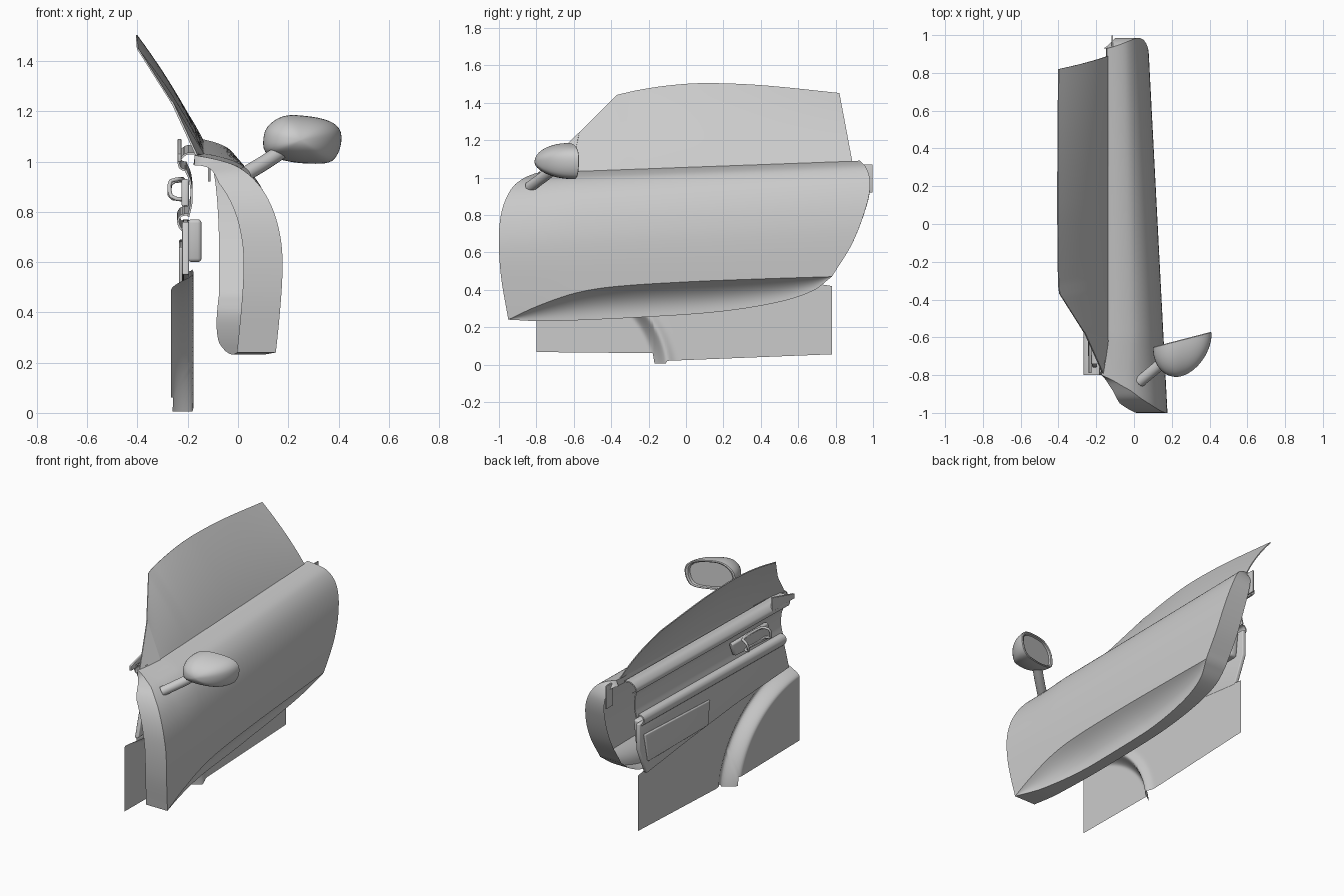
import bpy, math
from mathutils import Vector as V

if "Cube" in bpy.data.objects:
    bpy.data.objects.remove(bpy.data.objects["Cube"])


def curve(pts, closed=False):
    """Smooth curve through the points, sampled by s in 0..1 (chord length)."""
    P = [V(p) for p in pts]
    if closed:
        P = P + [P[0]]
    n = len(P)
    T = [0.0]
    for a, b in zip(P, P[1:]):
        T.append(T[-1] + (b - a).length)

    def tan(i):
        if closed and i in (0, n - 1):
            return (P[1] - P[-2]) / (T[1] + T[-1] - T[-2])
        a, b = max(i - 1, 0), min(i + 1, n - 1)
        return (P[b] - P[a]) / (T[b] - T[a])

    def f(s):
        t = min(max(s, 0), 1) * T[-1]
        i = 0
        while i < n - 2 and t > T[i + 1]:
            i += 1
        h = T[i + 1] - T[i]
        w = (t - T[i]) / h
        return (P[i] * (2*w**3 - 3*w*w + 1) + tan(i) * h * (w**3 - 2*w*w + w)
                + P[i+1] * (3*w*w - 2*w**3) + tan(i+1) * h * (w**3 - w*w))
    return f


def finish(ob, angle=35):
    """Apply modifiers or curve bevel, then shade smooth with sharp edges."""
    bpy.ops.object.select_all(action='DESELECT')
    ob.select_set(True)
    bpy.context.view_layer.objects.active = ob
    bpy.ops.object.convert(target='MESH')
    bpy.ops.object.shade_smooth_by_angle(angle=math.radians(angle))
    return bpy.context.object


def mesh(name, verts, faces, bevel=0, thick=0, angle=35):
    me = bpy.data.meshes.new(name)
    me.from_pydata([tuple(v) for v in verts], [], faces)
    me.validate()
    ob = bpy.data.objects.new(name, me)
    bpy.context.collection.objects.link(ob)
    if thick:
        m = ob.modifiers.new("thickness", 'SOLIDIFY')
        m.thickness, m.offset = thick, 0
    if bevel:
        m = ob.modifiers.new("bevel", 'BEVEL')
        m.width, m.segments = bevel, 3
    return finish(ob, angle)


def loft(name, rows, close=False, caps=False, **kw):
    n = len(rows[0])
    verts = [p for r in rows for p in r]
    faces = [(i*n + j, i*n + (j+1) % n, (i+1)*n + (j+1) % n, (i+1)*n + j)
             for i in range(len(rows) - 1) for j in range(n if close else n - 1)]
    if caps:
        faces += [tuple(range(n))[::-1], tuple(range(len(verts) - n, len(verts)))]
    return mesh(name, verts, faces, **kw)


def prism(name, outline, x0, x1, bevel=0.006):
    return loft(name, [[(x, y, z) for y, z in outline] for x in (x0, x1)], True, True, bevel=bevel)


def tube(name, pts, r, cyclic=False):
    cu = bpy.data.curves.new(name, 'CURVE')
    cu.dimensions, cu.bevel_depth, cu.bevel_resolution, cu.use_fill_caps = '3D', r, 5, True
    sp = cu.splines.new('POLY')
    f = curve(pts, cyclic)
    n = 32
    sp.points.add(n - 1)
    for i in range(n):
        sp.points[i].co = (*f(i / (n if cyclic else n - 1)), 1)
    sp.use_cyclic_u = cyclic
    ob = bpy.data.objects.new(name, cu)
    bpy.context.collection.objects.link(ob)
    return finish(ob)


# Door skin: boundary curves in (y, z) and one cross-section for the bulge
top = curve([(-.8, 1.025), (-.57, 1.037), (.2, 1.065), (.93, 1.09)])
front = curve([(-.8, 1.025), (-.87, .995), (-.93, .945), (-.98, .84), (-1, .7), (-.99, .48), (-.95, .24)])
rear = curve([(.93, 1.09), (.965, 1.05), (.985, .97), (.965, .85), (.89, .65), (.78, .47)])
crease = curve([(-.95, .24), (-.8, .31), (-.6, .38), (-.4, .415), (0, .442), (.4, .458), (.78, .47)])
bottom = curve([(-.95, .24), (-.75, .232), (-.2, .255), (.2, .285), (.5, .335), (.68, .395), (.78, .47)])
bulge = curve([(0, 0), (.02, .31), (.05, .54), (.12, .757), (.22, .906), (.34, .986),
               (.46, 1), (.62, .974), (.79, .93), (.95, .88)])
table = [bulge(i / 300) for i in range(301)]


def skin_x(y, z):
    t = 1.056 + .037 * y - z
    p = 0
    for a, b in zip(table, table[1:]):
        if a.x <= t <= b.x:
            p = a.y + (b.y - a.y) * (t - a.x) / max(b.x - a.x, 1e-6)
            break
    xt = -.145 - .035 * min(1, max(0, (-.6 - y) / .2))
    return xt + (.125 - .052 * y - xt) * p


NU, NV = 64, 36
rows = []
for j in range(NV + 1):
    v = (j / NV) ** 1.5
    row = []
    for i in range(NU + 1):
        u = i / NU
        q = (top(u)*(1-v) + crease(u)*v + front(v)*(1-u) + rear(v)*u
             - top(0)*(1-u)*(1-v) - top(1)*u*(1-v) - crease(0)*(1-u)*v - crease(1)*u*v)
        row.append(V((skin_x(q.x, q.y), q.x, q.y)))
    rows.append(row)
loft("door_skin", rows)

# Hollow sill below the crease
sill = []
depth = [min(.11, .65 * max(c.z - bottom(i / NU).y, 0)) for i, c in enumerate(rows[-1])]
for k in range(13):
    w = k / 12
    r = []
    for i in range(NU + 1):
        c, b = rows[-1][i], bottom(i / NU)
        r.append(V((c.x - depth[i] * (1 - (1 - w) ** 2.5), c.y + (b.x - c.y)*w, c.z + (b.y - c.z)*w)))
    sill.append(r)
loft("door_sill", sill)

# Flange turned inward around front, bottom and rear
edge = [r[0] for r in rows] + sill[-1][1:-1] + [r[-1] for r in rows[::-1]]
ins = [0] * len(rows) + depth[1:-1] + [0] * len(rows)
inner = []
for p, d in zip(edge, ins):
    k = min(1, max(0, (p.x + d + .17) / .25))
    inner.append(p + V((-.155 * k + .7 * d, 0, -.04 * (1 - k))))
loft("door_flange", [edge, inner])
loft("door_top_lip", [rows[0], [p + V((-.005, 0, -.04)) for p in rows[0]]])


# Window glass and front corner panel
def glass(a, b, k):
    y, z = a.lerp(b, k)
    xt = -.14 - .26 * min(1, (b.y - 1.04) / .41) - .08 * max(0, b.y - 1.45)
    sag = .07 * min(1, max(0, (b.y - 1.235) / .2))
    return V((-.138 + (xt + .138) * k + sag * k * (1 - k), y, z))


g_top = curve([(-.37, 1.44), (-.25, 1.467), (-.08, 1.492), (.1, 1.503), (.4, 1.492), (.82, 1.45)])
upper = [V((-.575 + .205 * i / 8, 1.235 + .205 * i / 8)) for i in range(8)] + [g_top(i / 32) for i in range(33)]
lower = [V((-.62 + 1.51 * i / 40, 1.025 + .055 * i / 40)) for i in range(41)]
loft("window_glass", [[glass(a, b, k / 12) for a, b in zip(lower, upper)] for k in range(13)], thick=.006)
mesh("corner_panel", [(-.136, -.615, 1.025), (-.165, -.79, 1.025), (-.264, -.57, 1.24)], [(0, 1, 2)], thick=.008)

# Mirror housing, glass and stalk
shape = curve([(.1, 1.07), (.115, 1.135), (.18, 1.18), (.28, 1.18), (.37, 1.158), (.408, 1.12),
               (.405, 1.05), (.37, 1.0), (.28, .992), (.18, 1.005), (.115, 1.03)], True)
mid = V((.25, 1.085))


def ring(s, d):
    out = []
    for i in range(48):
        q = mid + (shape(i / 48) - mid) * s
        out.append((q.x, -.655 + (q.x - .1) * .26 - d, q.y))
    return out


angles = [math.radians(89 - 89 * k / 14) for k in range(15)]
shell = [ring(math.cos(t) ** 1.05, .19 * math.sin(t)) for t in angles]
loft("mirror_housing", shell + [ring(.95, -.004), ring(.88, 0), ring(.85, .02)], True, True)
loft("mirror_glass", [ring(.84, .022), ring(.84, .012)], True, True)
tube("mirror_stalk", [(.2, -.69, 1.06), (.12, -.76, 1.005), (.03, -.835, .95)], .03)


# Lower inner panel: a sheet stepped and grooved along an arch
def panel_x(y, z):
    d = .63 * (math.hypot((y + .85) / .72, (z + .05) / .58) - 1)
    w = min(1, max(0, (d + .045) / .075))
    w = w * w * (3 - 2 * w)
    return -.267 + .07 * w + .02 * math.exp(-((d - .03) / .028) ** 2)


def panel_bottom(y):
    if -.17 < y < -.1:
        return .005
    return .067 - .01 * max(0, y + .8) if y < -.1 else .02 + .035 * (y + .1) / .88


def panel_top(y):
    return .57 - .03 * min(1, (y + .8) / .8) - .12 * max(0, y) / .78


sheet = []
for i in range(161):
    y = -.8 + 1.58 * i / 160
    zs = [panel_bottom(y) + (panel_top(y) - panel_bottom(y)) * k / 60 for k in range(61)]
    sheet.append([(panel_x(y, z), y, z) for z in zs])
loft("lower_inner_panel", sheet, angle=70)

# Middle trim and storage pocket
prism("middle_trim", [(-.76, .55), (-.2, .52), (.3, .47), (.72, .42), (.8, .6), (.8, .77), (-.7, .76)], -.222, -.195)
prism("storage_pocket", [(.08, .6), (.74, .6), (.76, .77), (.06, .77)], -.2, -.145, .015)
prism("pocket_face", [(.1, .5), (.72, .5), (.76, .69), (.08, .66)], -.235, -.218, .008)


def section(name, pts, y0, y1):
    f = curve(pts)
    return loft(name, [[(f(i / 20).x, y0 + (y1 - y0) * k / 12, f(i / 20).y + .03 * k / 12)
                        for i in range(21)] for k in range(13)], thick=.008)


# Armrest ledge, recessed band and window sill trim
section("armrest", [(-.215, .72), (-.232, .74), (-.238, .765), (-.225, .785), (-.195, .79)], -.7, .78)
section("upper_recess", [(-.198, .78), (-.185, .84), (-.19, .92), (-.21, .97)], -.72, .8)
section("upper_trim", [(-.21, .965), (-.23, .975), (-.235, 1.0), (-.205, 1.03), (-.155, 1.03)], -.74, .86)

# Inner door handle, its cup and the front and rear brackets
prism("handle_cup", [(-.56, .82), (-.2, .84), (-.16, .93), (-.54, .93)], -.225, -.195, .01)
tube("inner_handle", [(-.225, -.5, .85), (-.265, -.5, .86), (-.27, -.48, .92), (-.23, -.46, .93),
                      (-.225, -.27, .925), (-.265, -.25, .915), (-.27, -.27, .86), (-.23, -.29, .85)], .008, cyclic=True)
prism("front_bracket", [(-.79, 1.0), (-.56, 1.0), (-.56, 1.09), (-.6, 1.08), (-.79, 1.03)], -.24, -.225, .003)
prism("rear_seal_tab", [(.93, .92), (.998, .92), (.998, 1.07), (.93, 1.07)], -.12, -.11, .002)
